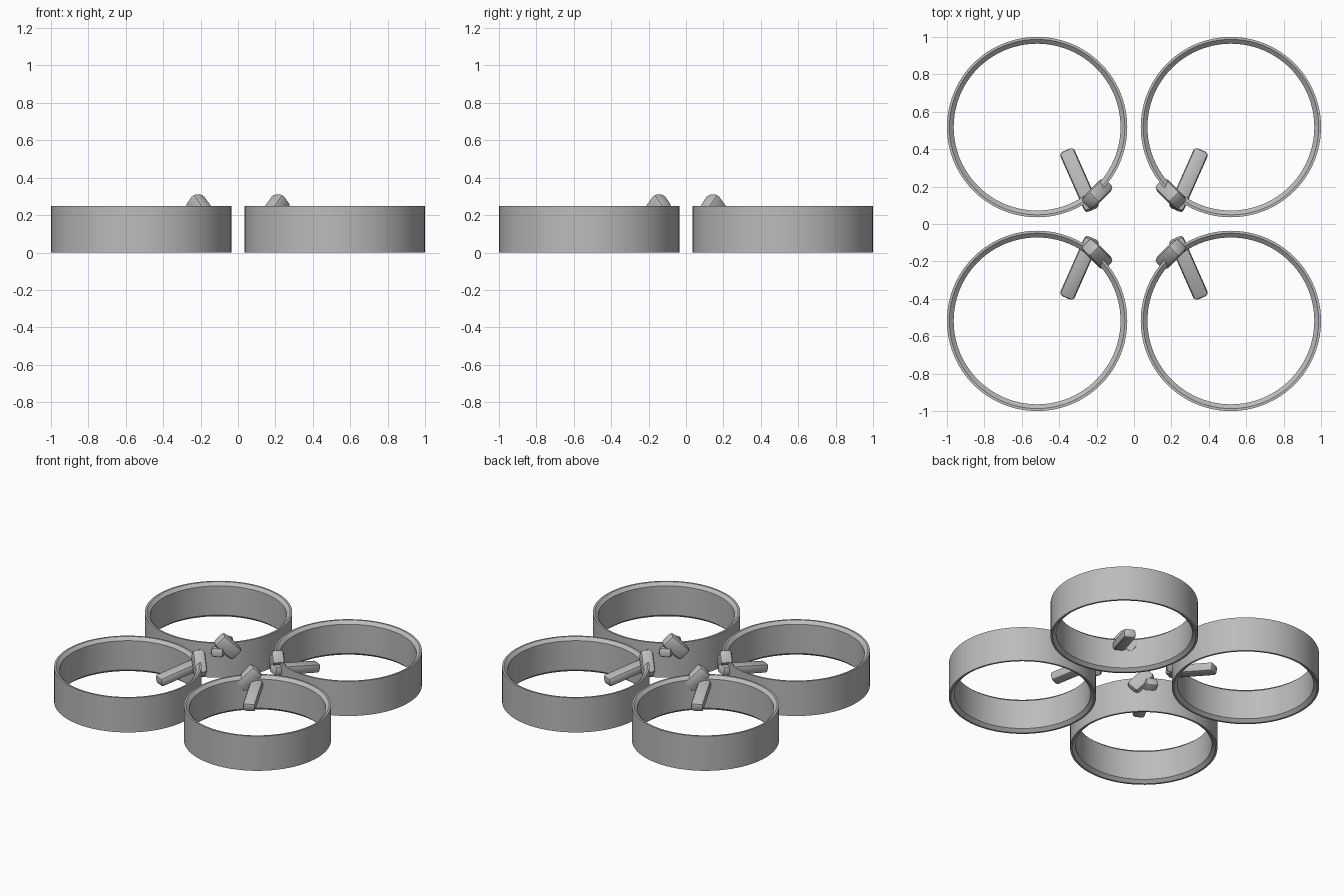
import bpy, bmesh, math
from mathutils import Matrix, Vector

cube = bpy.data.objects.get("Cube")
if cube:
    bpy.data.objects.remove(cube, do_unlink=True)

# One plain grey for everything
grey = bpy.data.materials.new("plain_grey")
grey.use_nodes = True
colour = (0.5, 0.5, 0.5, 1)
grey.diffuse_color = colour
grey.node_tree.nodes["Principled BSDF"].inputs["Base Color"].default_value = colour

CENTRE, RADIUS, HEIGHT = 0.518, 0.482, 0.25


def finish(bm, name, angle):
    bmesh.ops.recalc_face_normals(bm, faces=bm.faces)
    mesh = bpy.data.meshes.new(name)
    bm.to_mesh(mesh)
    bm.free()
    mesh.materials.append(grey)
    obj = bpy.data.objects.new(name, mesh)
    bpy.context.collection.objects.link(obj)
    bpy.ops.object.select_all(action="DESELECT")
    obj.select_set(True)
    bpy.context.view_layer.objects.active = obj
    bpy.ops.object.shade_smooth_by_angle(angle=math.radians(angle))


def guard_ring(name, sx, sy):
    # Closed wall profile spun about the ring's own axis
    inner, lip, drop = 0.446, 0.469, 0.02
    profile = [(RADIUS, 0), (RADIUS, HEIGHT), (lip, HEIGHT), (inner, HEIGHT - drop),
               (inner, drop), (lip, 0)]
    bm = bmesh.new()
    verts = [bm.verts.new((r, 0, z)) for r, z in profile]
    edges = [bm.edges.new((verts[i - 1], verts[i])) for i in range(len(verts))]
    bmesh.ops.spin(bm, geom=verts + edges, cent=(0, 0, 0), axis=(0, 0, 1),
                   angle=math.tau, steps=96)
    bmesh.ops.remove_doubles(bm, verts=bm.verts, dist=0.0001)
    bmesh.ops.translate(bm, verts=bm.verts, vec=(sx * CENTRE, sy * CENTRE, 0))
    finish(bm, name, 30)


def bevelled_bar(name, centre, along, side, size, bevel, sx, sy):
    # Box whose length follows "along", mirrored into the wanted quadrant
    x = Vector(along).normalized()
    z = x.cross(Vector(side)).normalized()
    y = z.cross(x)
    frame = Matrix((x, y, z)).transposed().to_4x4()
    bm = bmesh.new()
    bmesh.ops.create_cube(bm, size=1)
    bmesh.ops.scale(bm, verts=bm.verts, vec=size)
    bmesh.ops.bevel(bm, geom=bm.edges[:], offset=bevel, segments=2, profile=0.5,
                    affect="EDGES")
    mirror = Matrix.Diagonal((sx, sy, 1, 1))
    bmesh.ops.transform(bm, verts=bm.verts,
                        matrix=mirror @ Matrix.Translation(centre) @ frame)
    finish(bm, name, 25)


for sx, x_name in ((1, "left"), (-1, "right")):
    for sy, y_name in ((-1, "front"), (1, "back")):
        tag = f"{y_name}_{x_name}"
        guard_ring(f"guard_ring_{tag}", sx, sy)
        # Clamp sits astride the rim, tilted along its tangent
        bevelled_bar(f"rim_clamp_{tag}", (0.196, 0.162, 0.225), (1, -1, 1.41), (1, 1, 0),
                     (0.17, 0.085, 0.1), 0.024, sx, sy)
        # Arm passes through the wall and slopes down into the ring
        bevelled_bar(f"support_arm_{tag}", (0.292, 0.235, 0.17), (0.136, 0.307, -0.06),
                     (-0.91, 0.41, 0), (0.35, 0.083, 0.065), 0.018, sx, sy)
